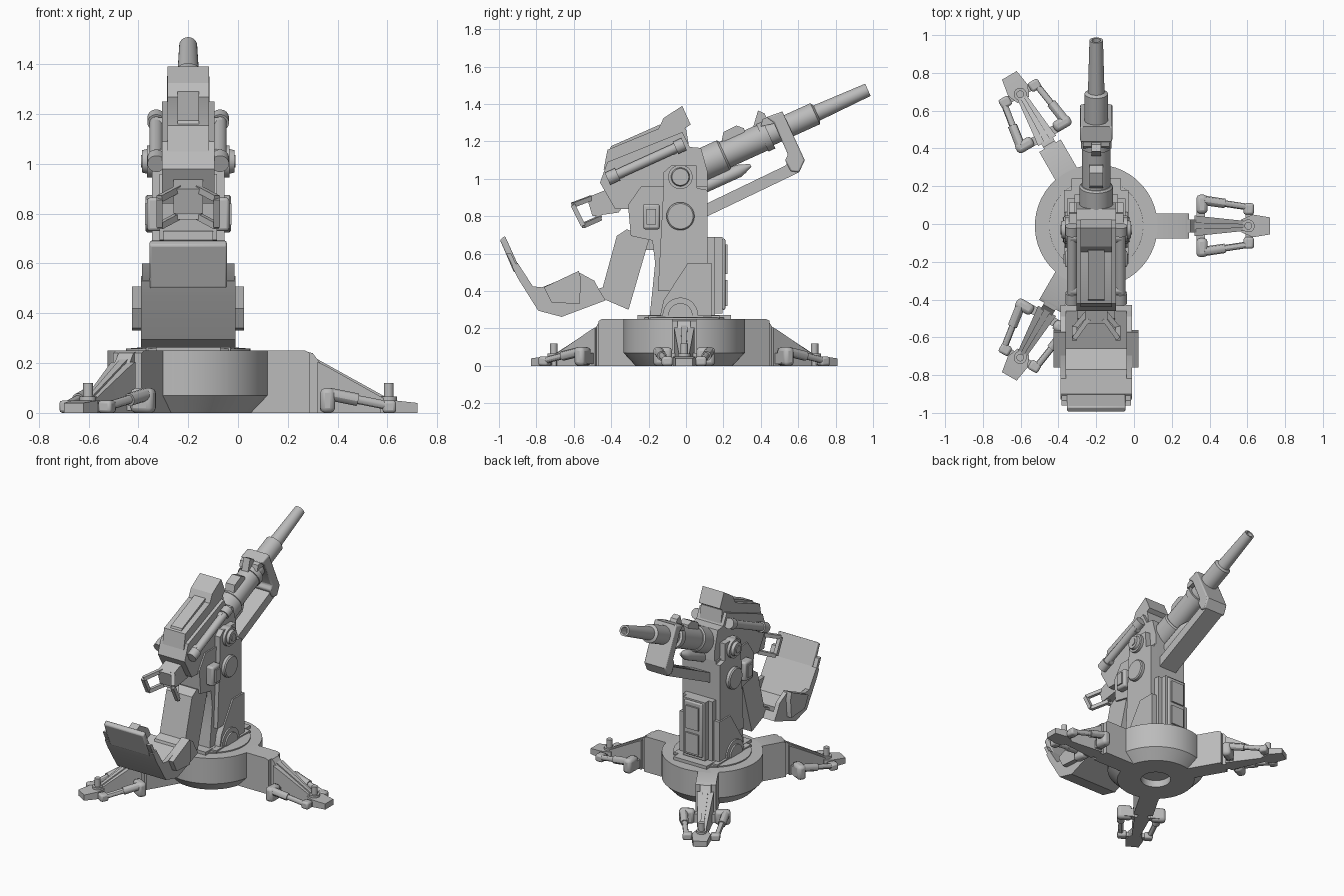
import bpy, bmesh, math
from mathutils import Matrix, Vector

if "Cube" in bpy.data.objects:
    bpy.data.objects.remove(bpy.data.objects["Cube"], do_unlink=True)

gray = bpy.data.materials.new("plain gray")
gray.use_nodes = True
gray.diffuse_color = (.5, .5, .5, 1)
gray.node_tree.nodes["Principled BSDF"].inputs["Base Color"].default_value = gray.diffuse_color

# Everything is modelled around the turret axis, then moved by the frame
turret_frame = Matrix.Translation((-.2, 0, 0))
frame = turret_frame
SIDES = (("left", 1), ("right", -1))


def finish(name, bm, bevel=0):
    bmesh.ops.recalc_face_normals(bm, faces=bm.faces)
    bm.transform(frame)
    mesh = bpy.data.meshes.new(name)
    bm.to_mesh(mesh)
    bm.free()
    mesh.materials.append(gray)
    obj = bpy.data.objects.new(name, mesh)
    bpy.context.scene.collection.objects.link(obj)
    if bevel:
        mod = obj.modifiers.new("edge bevel", "BEVEL")
        mod.width = bevel
        mod.segments = 2
        mod.limit_method = "ANGLE"
    bpy.ops.object.select_all(action="DESELECT")
    obj.select_set(True)
    bpy.context.view_layer.objects.active = obj
    bpy.ops.object.shade_smooth_by_angle(angle=math.radians(30))
    return obj


def prism(name, profile, half, offset=0, bevel=0):
    """Side profile of (y, z) points, extruded across x."""
    bm = bmesh.new()
    ends = [[bm.verts.new((offset + s * half, y, z)) for y, z in profile] for s in (-1, 1)]
    for ring in ends:
        bm.faces.new(ring)
    for i in range(len(profile)):
        bm.faces.new((ends[0][i - 1], ends[0][i], ends[1][i], ends[1][i - 1]))
    return finish(name, bm, bevel)


def box(name, y0, y1, z0, z1, half, offset=0, bevel=0):
    return prism(name, [(y0, z0), (y1, z0), (y1, z1), (y0, z1)], half, offset, bevel)


def loft(name, sections):
    """Chain of upright rectangles (y, half width, bottom, top)."""
    bm = bmesh.new()
    rings = [[bm.verts.new(p) for p in ((-w, y, a), (w, y, a), (w, y, b), (-w, y, b))]
             for y, w, a, b in sections]
    bm.faces.new(rings[0])
    bm.faces.new(rings[-1])
    for r, s in zip(rings, rings[1:]):
        for i in range(4):
            bm.faces.new((r[i - 1], r[i], s[i], s[i - 1]))
    return finish(name, bm)


def lathe(name, profile, start, direction, sides=32):
    """Profile of (distance, radius) turned round an axis."""
    bm = bmesh.new()
    turn = Vector(direction).to_track_quat("Z", "Y")
    rings = []
    for dist, rad in profile:
        ring = []
        for i in range(sides):
            a = math.tau * (i + .5) / sides
            local = Vector((rad * math.cos(a), rad * math.sin(a), dist))
            ring.append(bm.verts.new(Vector(start) + turn @ local))
        rings.append(ring)
    bm.faces.new(rings[0])
    bm.faces.new(rings[-1])
    for r, s in zip(rings, rings[1:]):
        for i in range(sides):
            bm.faces.new((r[i - 1], r[i], s[i], s[i - 1]))
    return finish(name, bm)


def rod(name, p, q, radius, sides=16):
    d = Vector(q) - Vector(p)
    return lathe(name, [(0, radius), (d.length, radius)], p, d, sides)


# Round base with a recess underneath and the turntable on top
lathe("base", [(.05, .1), (0, .1), (0, .26), (.07, .325), (.25, .325)], (0, -.01, 0), (0, 0, 1), 48)
lathe("turntable", [(.24, .25), (.258, .25), (.262, .2)], (0, -.01, 0), (0, 0, 1), 48)
prism("turntable_plate", [(-.26, .25), (.24, .25), (.24, .272), (-.26, .272)], .13)
box("turntable_wide_plate", -.2, .18, .25, .27, .17)

# Three stabiliser legs, each built along +y and turned into place
for leg, angle in (("side", -90), ("rear", 30), ("front", 150)):
    frame = Matrix.Translation((-.2, -.01, 0)) @ Matrix.Rotation(math.radians(angle), 4, "Z")
    prism(leg + "_leg_arm", [(.25, 0), (.49, 0), (.49, .24), (.47, .25), (.25, .25)], .066)
    loft(leg + "_leg_hinge", [(.46, .035, 0, .25), (.5, .035, 0, .24), (.53, .035, 0, .2)])
    loft(leg + "_leg_fin", [(.52, .055, .0, .205), (.56, .05, 0, .185), (.8, .025, 0, .05)])
    loft(leg + "_leg_ridge", [(.52, .018, .1, .215), (.8, .01, .02, .06)])
    loft(leg + "_leg_toe", [(.77, .035, 0, .05), (.83, .06, 0, .05), (.92, .045, 0, .04)])
    box(leg + "_leg_rear_crossbar", .53, .575, .01, .07, .12)
    box(leg + "_leg_front_crossbar", .79, .83, .005, .035, .09)
    lathe(leg + "_leg_bolt", [(.04, .034), (.065, .034), (.065, .02), (.12, .02)],
          (0, .805, 0), (0, 0, 1), 16)
    for side, s in SIDES:
        tag = f"{leg}_leg_{side}_"
        box(tag + "foot", .53, .59, 0, .1, .05, s * .115, .02)
        box(tag + "joint", .78, .835, 0, .05, .03, s * .09, .012)
        rod(tag + "strut", (s * .135, .57, .075), (s * .1, .8, .03), .018, 12)
        rod(tag + "sleeve", (s * .135, .57, .075), (s * .119, .68, .053), .026, 12)
frame = turret_frame

# Column with side skirts, cheeks and the rear access panel
prism("column", [(-.195, .26), (-.18, .4), (-.165, .55), (-.18, .67), (-.295, .695), (-.31, .86),
                 (-.24, .96), (.115, .96), (.115, .69), (.155, .69), (.155, .26)], .115)
for side, s in SIDES:
    prism(side + "_skirt", [(-.14, .26), (-.12, .35), (.01, .55), (.135, .55), (.135, .26)], .025, s * .13)
    prism(side + "_cheek", [(-.15, .4), (-.12, .96), (-.12, 1.035), (-.08, 1.07), (.055, 1.07),
                            (.06, .95), (.115, .94), (.115, .5), (.0, .4)], .025, s * .12)
    lathe(side + "_base_pivot", [(.13, .095), (.165, .095), (.165, .065), (.175, .065)],
          (0, -.03, .27), (s, 0, 0))
    lathe(side + "_trunnion", [(.1, .065), (.165, .065), (.165, .05), (.185, .045), (.185, .025), (.19, .025)],
          (0, -.03, 1.01), (s, 0, 0))
    lathe(side + "_elevation_drum", [(.1, .075), (.165, .075), (.172, .068)], (0, -.03, .8), (s, 0, 0))
    box(side + "_control_box", -.23, -.14, .73, .865, .03, s * .135, .012)
    box(side + "_control_box_lid", -.21, -.16, .755, .84, .008, s * .166)
box("rear_panel", .14, .195, .28, .69, .085)
box("rear_panel_plate", .19, .21, .3, .68, .07, 0, .008)
box("rear_panel_lower_hatch", .2, .222, .32, .46, .05)
box("rear_panel_upper_hatch", .2, .222, .49, .65, .05)

# Receiver with its lid, top block and side recoil tubes
prism("receiver", [(-.46, .98), (-.42, 1.09), (-.02, 1.25), (.02, 1.17), (.08, 1.165), (.115, 1.04),
                   (.115, .83), (-.2, .75), (-.3, .84), (-.38, .84)], .105)
prism("receiver_lid", [(-.44, 1.05), (-.42, 1.155), (-.13, 1.275), (.0, 1.27), (.02, 1.15)], .083)
prism("lid_ridge", [(-.43, 1.1), (-.4, 1.175), (-.14, 1.29), (-.1, 1.2)], .043)
prism("top_block", [(-.17, 1.22), (-.12, 1.325), (-.02, 1.39), (.025, 1.29), (-.02, 1.26), (-.13, 1.215)], .083)
slope = Vector((0, .911, .413))
for side, s in SIDES:
    lathe(side + "_recoil_tube", [(0, .036), (.06, .036), (.06, .027), (.4, .027), (.4, .036), (.45, .036)],
          (s * .128, -.42, 1.0), slope, 20)
    for place, y, z in (("front", -.35, 1.03), ("rear", -.07, 1.157)):
        rod(f"{side}_{place}_tube_clamp", (s * .09, y, z), (s * .135, y, z), .03, 12)

# Sighting handle: a neck carrying two flared open frames
prism("sight_neck", [(-.53, .9), (-.43, .94), (-.33, .86), (-.36, .82), (-.5, .8)], .06)
for side, s in SIDES:
    corners = [Vector(p) for p in ((s * .04, -.5, .9), (s * .115, -.605, .86),
                                  (s * .115, -.55, .75), (s * .04, -.46, .79))]
    for i, edge in enumerate(("lower", "upper", "outer", "bottom")):
        rod(f"{side}_sight_{edge}_bar", corners[i - 1], corners[i], .018, 4)
rod("sight_cross_bar", (-.05, -.47, .79), (.05, -.47, .79), .018, 4)


# Stepped barrel with a hollow muzzle, and its recoil cylinder
def on_axis(y, lift=0):
    return Vector((0, y, 1.475 + (y - .97) * .4535 + lift))


lathe("barrel", [(0, .075), (.36, .075), (.36, .082), (.4, .082), (.4, .062), (.67, .062), (.68, .044),
                 (.98, .036), (.98, .023), (.92, .023)], on_axis(.08), slope)
lathe("breech_collar", [(0, .088), (.13, .088), (.14, .08)], on_axis(.08), slope)
lathe("recoil_cylinder", [(0, .035), (.2, .035), (.23, .025), (.27, .008)], (0, .1, .96), slope, 20)
prism("barrel_rail", [(.19, 1.2), (.2, 1.25), (.27, 1.285), (.31, 1.27), (.32, 1.22)], .035)
prism("front_lug", [(.36, 1.28), (.385, 1.365), (.42, 1.35), (.45, 1.29)], .025)

# Bent cradle under the barrel
prism("cradle_rail", [(.115, .8), (.115, .87), (.53, 1.07), (.57, 1.12), (.49, 1.3), (.4, 1.28),
                      (.41, 1.32), (.515, 1.36), (.635, 1.1), (.605, 1.035)], .07)
prism("cradle_nose", [(.43, 1.33), (.515, 1.36), (.635, 1.1), (.605, 1.035), (.56, 1.04),
                      (.53, 1.1), (.545, 1.13), (.47, 1.3)], .085, 0, .008)

# Operator seat on its hanging arm
prism("seat_arm", [(-.37, .695), (-.317, .73), (-.195, .684), (-.307, .3), (-.43, .353),
                   (-.52, .33), (-.5, .4), (-.445, .42)], .1)
prism("seat_arm_collar", [(-.25, .62), (-.25, .69), (-.15, .67), (-.15, .62)], .08)
prism("seat_pan", [(-.93, .53), (-.9, .47), (-.79, .295), (-.665, .262), (-.43, .35),
                   (-.46, .4), (-.66, .32), (-.77, .35), (-.9, .55)], .19)
prism("seat_back", [(-.995, .674), (-.968, .695), (-.88, .5), (-.92, .5)], .155, 0, .008)
prism("seat_back_plate", [(-.96, .6), (-.935, .6), (-.86, .44), (-.89, .46)], .185)
for side, s in SIDES:
    prism(side + "_seat_wall", [(-.87, .43), (-.77, .42), (-.573, .5), (-.49, .455), (-.45, .38),
                                (-.66, .29), (-.79, .31)], .015, s * .175)
    prism(side + "_armrest", [(-.76, .42), (-.573, .508), (-.56, .46), (-.57, .33), (-.72, .34)],
          .032, s * .193)
